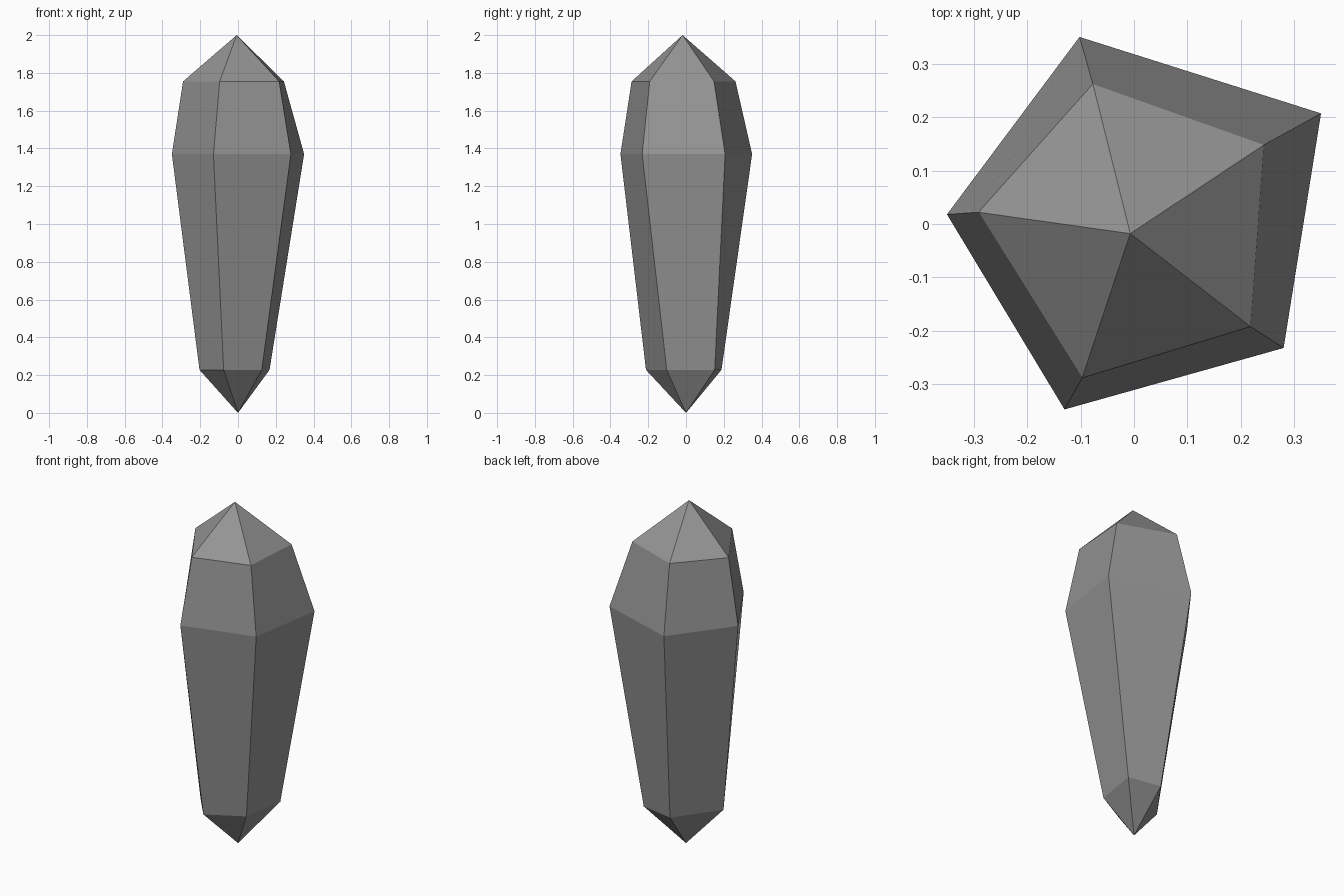
import bpy
import bmesh

cube = bpy.data.objects.get("Cube")
if cube:
    bpy.data.objects.remove(cube, do_unlink=True)

# Stone colour
stone = bpy.data.materials.new("grey stone")
stone.use_nodes = True
GREY = (0.3, 0.3, 0.3, 1.0)
stone.diffuse_color = GREY
bsdf = next(n for n in stone.node_tree.nodes if n.type == "BSDF_PRINCIPLED")
bsdf.inputs["Base Color"].default_value = GREY
bsdf.inputs["Roughness"].default_value = 0.8

# Irregular five-sided rings, counter-clockwise: height, then corners
RINGS = [
    (0.228, [(0.167, 0.152), (-0.028, 0.188), (-0.204, -0.055),
             (-0.076, -0.212), (0.126, -0.102)]),
    (1.37, [(0.35, 0.207), (-0.102, 0.35), (-0.35, 0.018),
            (-0.13, -0.347), (0.28, -0.232)]),
    (1.755, [(0.243, 0.148), (-0.077, 0.262), (-0.291, 0.022),
             (-0.097, -0.288), (0.218, -0.192)]),
]
BOTTOM_TIP = (0, 0, 0)
TOP_TIP = (-0.007, -0.018, 2)

bm = bmesh.new()
rings = [[bm.verts.new((x, y, z)) for x, y in corners] for z, corners in RINGS]
bottom, top = bm.verts.new(BOTTOM_TIP), bm.verts.new(TOP_TIP)
sides = len(rings[0])

for i in range(sides):
    j = (i + 1) % sides
    # Pointed ends
    bm.faces.new((bottom, rings[0][j], rings[0][i]))
    bm.faces.new((top, rings[-1][i], rings[-1][j]))
    # Long facets and shoulder facets
    for low, high in zip(rings, rings[1:]):
        bm.faces.new((low[i], low[j], high[j], high[i]))

bmesh.ops.recalc_face_normals(bm, faces=bm.faces[:])
mesh = bpy.data.meshes.new("crystal_shard")
bm.to_mesh(mesh)
bm.free()
mesh.materials.append(stone)
shard = bpy.data.objects.new("crystal_shard", mesh)
bpy.context.scene.collection.objects.link(shard)
